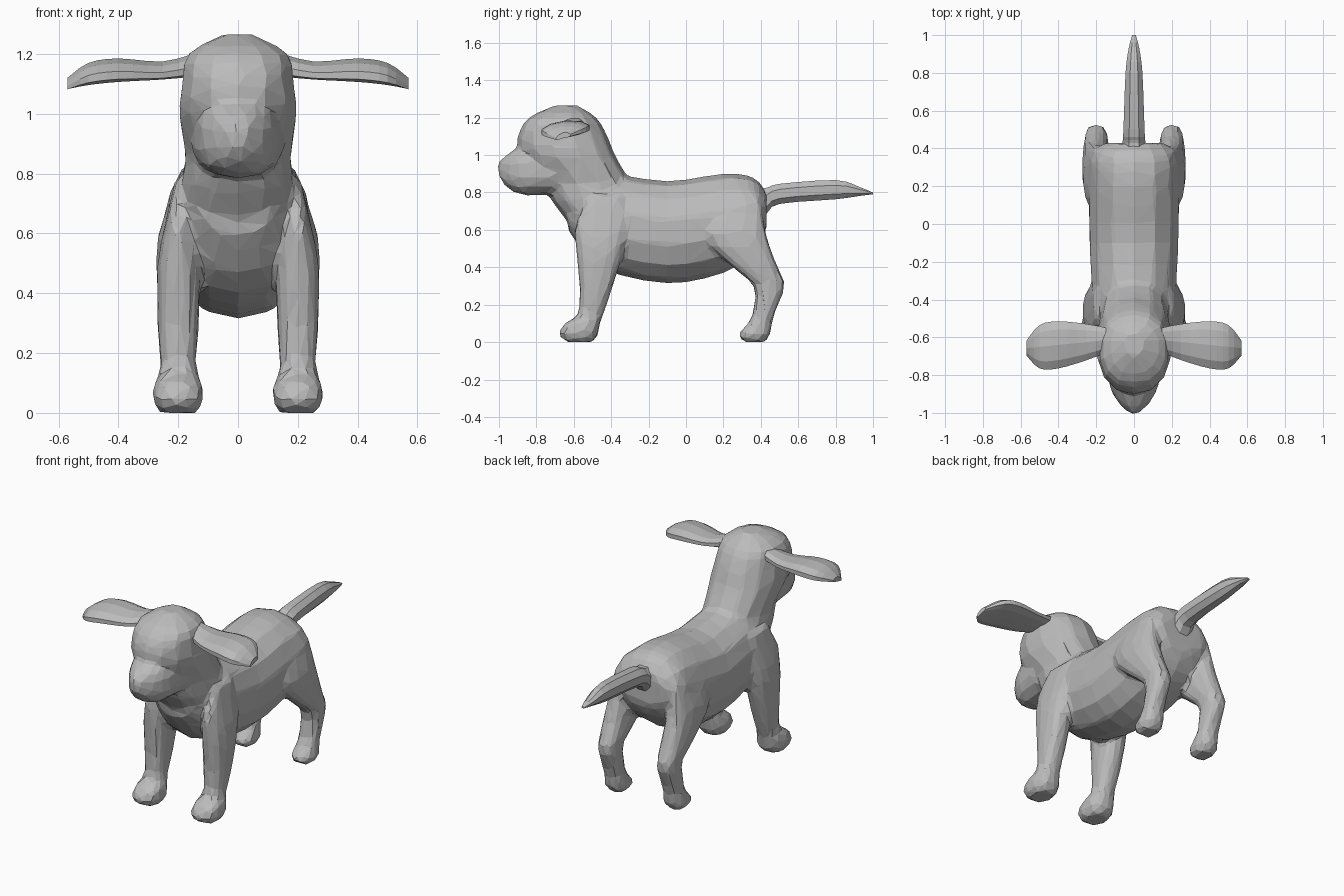
import bpy, bmesh, math

cube = bpy.data.objects.get("Cube")
if cube:
    bpy.data.objects.remove(cube, do_unlink=True)

grey = bpy.data.materials.new("soft grey")
grey.use_nodes = True
grey.diffuse_color = (.5, .5, .5, 1)
grey.node_tree.nodes["Principled BSDF"].inputs["Base Color"].default_value = grey.diffuse_color


def bend(value, power):
    return math.copysign(abs(value) ** power, value)


def flow(stations, steps=3):
    """Add smooth in-between stations along a limb."""
    padded = [stations[0], *stations, stations[-1]]
    result = []
    for before, start, end, after in zip(padded, padded[1:], padded[2:], padded[3:]):
        for step in range(steps):
            t = step / steps
            result.append([
                s + t * (e - b + t * (2 * b - 5 * s + 4 * e - a + t * (3 * (s - e) + a - b))) / 2
                for b, s, e, a in zip(before, start, end, after)])
    return result + [stations[-1]]


def loft(name, axis, stations, centre=0, sweep=0, sides=14, power=.8, side=1, arch=0):
    """Skin rounded sections; a station is (position, half width, low, high)."""
    bm = bmesh.new()
    rings = []
    for along, half, low, high in flow(stations):
        ring = []
        for i in range(sides):
            angle = math.tau * (i + .5) / sides
            c, s = bend(math.cos(angle), power), bend(math.sin(angle), power)
            across = centre + sweep * along + half * c
            other = (low + high) / 2 + (high - low) / 2 * s - arch * c * (c - 1)
            x, y, z = {"x": (along, across, other),
                       "y": (across, along, other),
                       "z": (across, other, along)}[axis]
            ring.append(bm.verts.new((x * side, y, z)))
        rings.append(ring)
    for lower, upper in zip(rings, rings[1:]):
        for i in range(sides):
            bm.faces.new((lower[i - 1], lower[i], upper[i], upper[i - 1]))
    bm.faces.new(rings[0])
    bm.faces.new(rings[-1])
    bmesh.ops.recalc_face_normals(bm, faces=bm.faces)
    mesh = bpy.data.meshes.new(name)
    bm.to_mesh(mesh)
    bm.free()
    mesh.materials.append(grey)
    obj = bpy.data.objects.new(name, mesh)
    bpy.context.collection.objects.link(obj)
    return obj


# Trunk from chest to rump
trunk = loft("body", "y", [
    (-.63, .12, .6, .8), (-.46, .21, .4, .9), (-.1, .24, .315, .86),
    (.2, .24, .37, .9), (.36, .23, .48, .88), (.43, .16, .6, .8)], power=.93)

# Neck and skull in level slices
head = loft("head", "z", [
    (.5, .15, -.56, -.2), (.65, .19, -.64, -.22), (.76, .19, -.72, -.24),
    (.86, .18, -.76, -.3), (1, .2, -.88, -.38), (1.1, .19, -.9, -.42),
    (1.2, .17, -.84, -.48), (1.265, .05, -.7, -.58)], power=.9)

muzzle = loft("muzzle", "y", [
    (-.7, .16, .79, 1.05), (-.86, .13, .785, 1.05), (-.95, .08, .82, 1.01),
    (-1.005, .02, .89, .96)])

parts = [trunk, head, muzzle]
for label, side in (("left", 1), ("right", -1)):
    # Front leg with paw
    parts.append(loft("front_leg_" + label, "z", [
        (0, .06, -.64, -.5), (.04, .085, -.68, -.47), (.1, .08, -.65, -.46),
        (.15, .06, -.58, -.44), (.3, .07, -.57, -.39), (.5, .07, -.59, -.33),
        (.65, .04, -.59, -.31), (.78, .01, -.5, -.35)], centre=.2, side=side))
    # Hind leg with hock and paw
    parts.append(loft("hind_leg_" + label, "z", [
        (0, .05, .31, .42), (.04, .07, .28, .45), (.1, .06, .33, .46),
        (.17, .06, .36, .48), (.3, .06, .36, .53), (.4, .07, .25, .49),
        (.58, .07, .08, .43), (.76, .01, .18, .4)], centre=.2, side=side))
    # Ear stretching sideways, its front edge drooping
    loft("ear_" + label, "x", [
        (.12, .06, 1.13, 1.21), (.25, .1, 1.12, 1.175), (.4, .13, 1.11, 1.185),
        (.5, .12, 1.1, 1.17), (.57, .04, 1.09, 1.12)],
        centre=-.6, sweep=-.1, sides=10, power=.9, side=side, arch=.01)

# Blend trunk, head and legs into one faceted skin
with bpy.context.temp_override(active_object=trunk, object=trunk,
                               selected_objects=parts,
                               selected_editable_objects=parts):
    bpy.ops.object.join()
remesh = trunk.modifiers.new("blend", "REMESH")
remesh.mode = "VOXEL"
remesh.voxel_size = .016
soften = trunk.modifiers.new("soften", "SMOOTH")
soften.iterations = 5
facet = trunk.modifiers.new("facet", "DECIMATE")
facet.ratio = .05

# Tail with a deep root
loft("tail", "y", [
    (.36, .07, .62, .84), (.43, .065, .68, .83), (.5, .06, .735, .85),
    (.8, .048, .76, .87), (.93, .03, .78, .83), (1, .01, .79, .8)], sides=8, power=.9)
